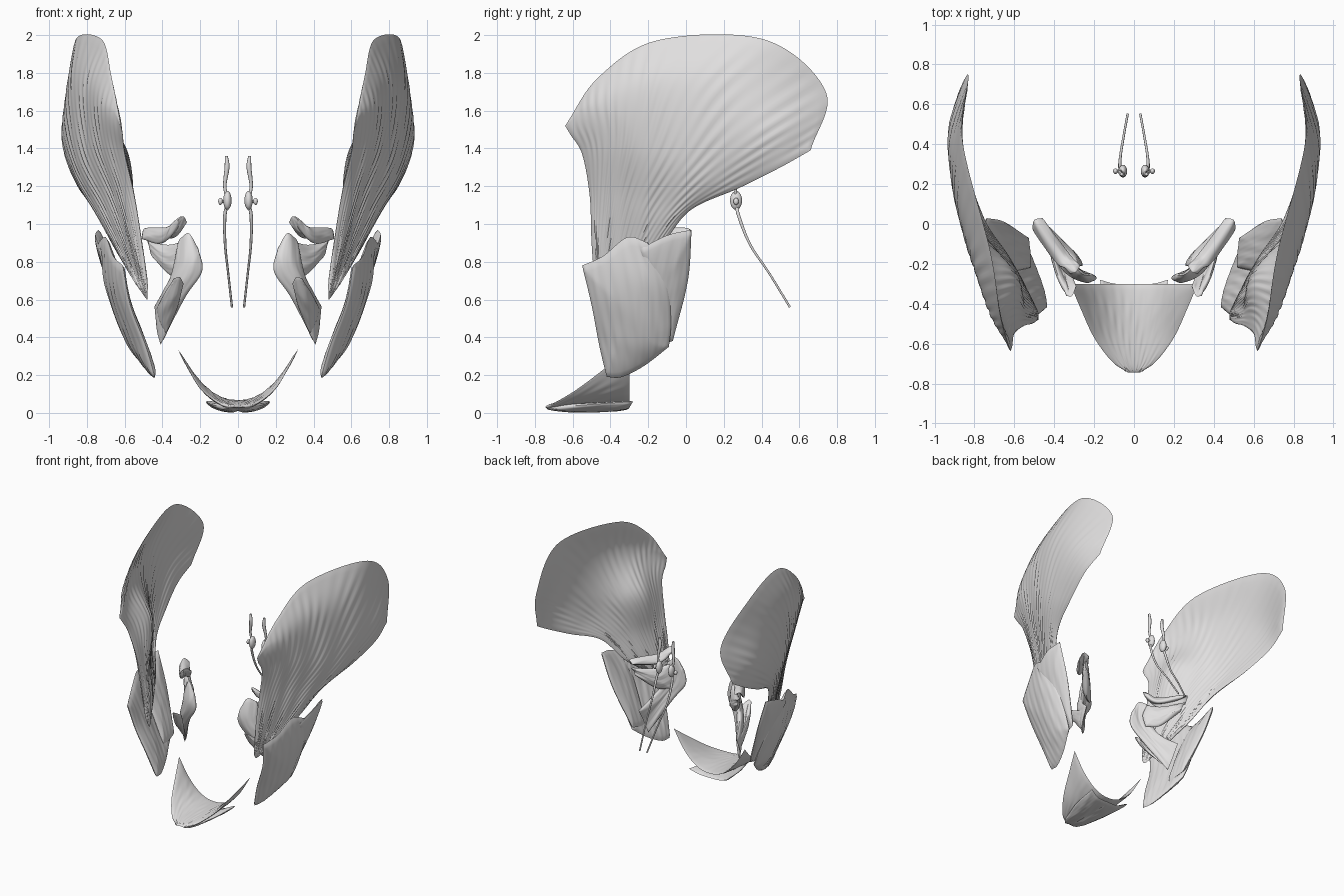
import bpy, bmesh
from math import sin, pi, exp
from mathutils import Vector

cube = bpy.data.objects.get("Cube")
if cube:
    bpy.data.objects.remove(cube, do_unlink=True)

grey = bpy.data.materials.new("pale_grey")
grey.use_nodes = True
grey.diffuse_color = (0.75, 0.74, 0.74, 1)
grey.node_tree.nodes["Principled BSDF"].inputs["Base Color"].default_value = grey.diffuse_color


def spline(points, count):
    """Resample points along a smooth curve passing through them."""
    pts = [Vector(p) for p in points]
    pts = [2 * pts[0] - pts[1]] + pts + [2 * pts[-1] - pts[-2]]
    out = []
    for i in range(count):
        t = i / (count - 1) * (len(pts) - 3)
        k = min(int(t), len(pts) - 4)
        t -= k
        a, b, c, d = pts[k:k + 4]
        out.append(b + (c - a) * t / 2 + (a - b * 2.5 + c * 2 - d / 2) * t * t
                   + (d - a + (b - c) * 3) * t ** 3 / 2)
    return out


def finish(name, bm, mirror):
    bmesh.ops.recalc_face_normals(bm, faces=bm.faces)
    mesh = bpy.data.meshes.new(name)
    bm.to_mesh(mesh)
    bm.free()
    obj = bpy.data.objects.new(name, mesh)
    bpy.context.collection.objects.link(obj)
    mesh.materials.append(grey)
    bpy.ops.object.select_all(action="DESELECT")
    obj.select_set(True)
    bpy.context.view_layer.objects.active = obj
    bpy.ops.object.shade_smooth_by_angle(angle=0.9)
    if mirror:
        obj.modifiers.new("Mirror", "MIRROR").use_mirror_merge = False


def muscle(name, rows, thick, fibres=0, ridge=0.0, belly=0.0, nu=32, nv=32, mirror=True):
    """Loft a sheet through rows of points and swell it into a lens with fibre ridges.
    A belly adds a local swelling on the inner side."""
    rows = [spline(r, nu) for r in rows]
    cols = [spline([r[i] for r in rows], nv) for i in range(nu)]
    bm = bmesh.new()
    for side in (1, -1):
        grid = []
        for i in range(nu):
            line = []
            for j in range(nv):
                du = cols[min(i + 1, nu - 1)][j] - cols[max(i - 1, 0)][j]
                dv = cols[i][min(j + 1, nv - 1)] - cols[i][max(j - 1, 0)]
                u, v = i / (nu - 1), j / (nv - 1)
                swell = max(0, min(sin(pi * u), sin(pi * v))) ** 0.5
                if i in (0, nu - 1) or j in (0, nv - 1):
                    swell = 0
                wave = sin(fibres * u * pi + 2 * sin(v * 5)) * (0.6 + 0.4 * sin(v * 17 + u * 31))
                depth = thick + ridge * wave
                if side < 0:
                    depth += belly * exp(-((u - .32) / .25) ** 2 - ((v - .54) / .16) ** 2)
                line.append(bm.verts.new(cols[i][j] + du.cross(dv).normalized()
                                         * side * swell * depth))
            grid.append(line)
        for i in range(nu - 1):
            for j in range(nv - 1):
                bm.faces.new((grid[i][j], grid[i + 1][j], grid[i + 1][j + 1], grid[i][j + 1]))
    bmesh.ops.remove_doubles(bm, verts=bm.verts, dist=0.0002)
    finish(name, bm, mirror)


# Large fan at the side, spreading from a narrow lower tendon, with a deep inner belly
muscle("fan_muscle", [
    [(.48, -.48, .64), (.48, -.47, .62), (.48, -.45, .6), (.49, -.43, .61), (.51, -.4, .64), (.53, -.36, .7)],
    [(.51, -.5, .9), (.53, -.45, .88), (.55, -.38, .86), (.58, -.3, .85), (.61, -.23, .84), (.64, -.15, .86)],
    [(.55, -.51, 1.15), (.6, -.43, 1.16), (.64, -.32, 1.14), (.69, -.2, 1.1), (.73, -.08, 1.06), (.75, .02, 1.07)],
    [(.6, -.55, 1.37), (.68, -.42, 1.42), (.75, -.25, 1.42), (.82, -.05, 1.36), (.85, .13, 1.27), (.84, .28, 1.19)],
    [(.61, -.61, 1.47), (.7, -.46, 1.62), (.785, -.2, 1.73), (.875, .13, 1.7), (.915, .42, 1.5), (.89, .5, 1.3)],
    [(.62, -.64, 1.52), (.67, -.46, 1.78), (.72, -.14, 1.975), (.86, .42, 1.975), (.83, .74, 1.7), (.88, .66, 1.39)],
], .024, fibres=44, ridge=.004, belly=.11, nu=110, nv=56)

# Outer cheek strap
muscle("cheek_strap", [
    [(.61, -.55, .78), (.66, -.44, .83), (.7, -.31, .93), (.74, -.2, .9)],
    [(.57, -.5, .57), (.62, -.38, .62), (.67, -.23, .68), (.68, -.1, .7)],
    [(.49, -.46, .36), (.53, -.35, .38), (.58, -.22, .42), (.6, -.08, .48)],
    [(.44, -.42, .19), (.45, -.34, .19), (.49, -.22, .25), (.55, -.09, .35)],
], .036, fibres=14, ridge=.003, nu=48)

# Deep cheek strap behind it
muscle("cheek_deep_strap", [
    [(.73, -.24, .87), (.755, -.1, .94), (.74, .03, .97)],
    [(.63, -.24, .65), (.65, -.12, .68), (.65, .01, .7)],
    [(.52, -.22, .36), (.52, -.15, .36), (.53, -.07, .38)],
], .033, fibres=8, ridge=.002)

# Upper inner strap, running from the middle out to the back
muscle("upper_inner_strap", [
    [(.27, -.21, 1.01), (.29, -.24, 1.04), (.32, -.25, 1.02)],
    [(.34, -.13, .93), (.37, -.17, .96), (.4, -.16, .9)],
    [(.46, .03, .95), (.5, .02, .97), (.51, -.02, .92)],
], .025, fibres=6, ridge=.002)

# Lower inner wedge, narrowing towards the back
muscle("lower_inner_wedge", [
    [(.27, -.19, .72), (.26, -.21, .82), (.29, -.2, .91)],
    [(.36, -.12, .73), (.36, -.12, .81), (.37, -.11, .89)],
    [(.46, 0, .85), (.47, 0, .88), (.48, .02, .91)],
], .03, fibres=6, ridge=.002)

# Long slanting strap to the jaw corner, with a short slip in front
muscle("jaw_corner_strap", [
    [(.21, -.26, .87), (.26, -.25, .95), (.31, -.2, .92)],
    [(.19, -.27, .75), (.27, -.26, .79), (.35, -.19, .74)],
    [(.28, -.23, .61), (.34, -.21, .64), (.39, -.13, .65)],
    [(.41, -.1, .36), (.43, -.08, .44), (.44, -.02, .56)],
], .028, fibres=7, ridge=.002)
muscle("jaw_corner_slip", [
    [(.29, -.31, .69), (.31, -.36, .72), (.34, -.36, .71)],
    [(.32, -.24, .56), (.36, -.27, .6), (.39, -.23, .63)],
    [(.38, -.14, .42), (.41, -.13, .47), (.43, -.08, .55)],
], .018, fibres=5, ridge=.002)


def floor_row(y, w, base, rise):
    """One cradle-shaped row, flat in the middle and rising to both sides."""
    return [(w * s / 4, y, base + rise * abs(s / 4) ** 2.2) for s in range(-4, 5)]


# Cradle-shaped mouth floor with raised wings
muscle("mouth_floor", [
    floor_row(-.745, .03, .03, 0), floor_row(-.69, .11, .035, .02),
    floor_row(-.57, .2, .045, .085), floor_row(-.43, .265, .055, .18),
    floor_row(-.3, .32, .06, .28),
], .015, fibres=24, ridge=.002, nu=72, mirror=False)

# Flat straps beneath the mouth floor
muscle("under_floor_strap", [
    [(-.01, -.73, .024), (.04, -.74, .024), (.07, -.71, .028)],
    [(-.02, -.52, .024), (.06, -.52, .026), (.14, -.5, .045)],
    [(-.02, -.3, .024), (.09, -.3, .028), (.17, -.28, .06)],
], .022, fibres=6, ridge=.002)


# Thin cord built as a tapering tube
def cord(name, points, radii, count=40, sides=10):
    path = spline(points, count)
    sizes = spline([(r, 0, 0) for r in radii], count)
    bm = bmesh.new()
    rings = []
    for i, (p, r) in enumerate(zip(path, sizes)):
        d = path[min(i + 1, count - 1)] - path[max(i - 1, 0)]
        a = d.cross(Vector((1, 0, 0))).normalized()
        b = d.cross(a).normalized()
        rings.append([bm.verts.new(p + (a * sin(2 * pi * k / sides)
                      + b * sin(2 * pi * k / sides + pi / 2)) * r.x) for k in range(sides)])
    for p, q in zip(rings, rings[1:]):
        for k in range(sides):
            m = (k + 1) % sides
            bm.faces.new((p[k], p[m], q[m], q[k]))
    bm.faces.new(rings[0])
    bm.faces.new(rings[-1])
    finish(name, bm, True)


cord("nerve_cord", [(.062, .25, 1.36), (.058, .25, 1.3), (.07, .26, 1.2), (.056, .265, 1.12),
                    (.07, .28, 1.04), (.068, .34, .89), (.052, .44, .74), (.032, .55, .56)],
     [.008, .013, .009, .009, .009, .007, .006, .006])


def bead(name, place, size):
    bm = bmesh.new()
    bmesh.ops.create_uvsphere(bm, u_segments=16, v_segments=10, radius=1)
    bmesh.ops.scale(bm, vec=size, verts=bm.verts)
    bmesh.ops.translate(bm, vec=place, verts=bm.verts)
    finish(name, bm, True)


# Swelling on the cord with a small side knob
bead("nerve_swelling", (.056, .265, 1.125), (.022, .032, .05))
bead("nerve_stalk", (.078, .265, 1.12), (.02, .008, .008))
bead("nerve_knob", (.093, .265, 1.12), (.012, .014, .019))
